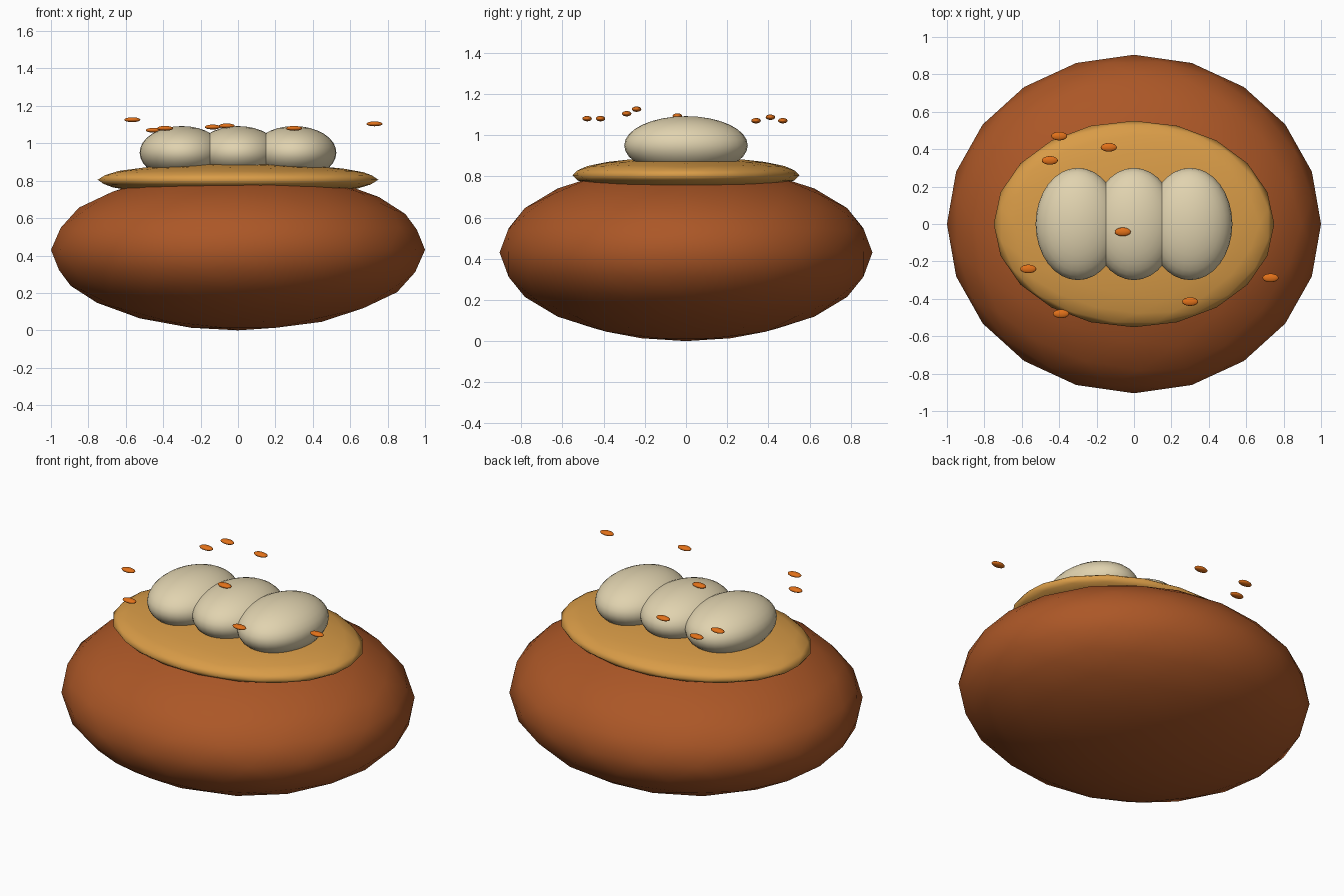
import bpy

if "Cube" in bpy.data.objects:
    bpy.data.objects.remove(bpy.data.objects["Cube"])


def material(name, rgb):
    m = bpy.data.materials.new(name)
    m.diffuse_color = (*rgb, 1)
    m.use_nodes = True
    m.node_tree.nodes["Principled BSDF"].inputs["Base Color"].default_value = m.diffuse_color
    return m


brown = material("baked_brown", (0.41, 0.095, 0.02))
gold = material("golden_glaze", (0.69, 0.33, 0.063))
cream = material("cream", (0.75, 0.65, 0.43))
orange = material("orange", (0.76, 0.165, 0.01))


def ellipsoid(name, centre, radii, mat, detail=3, round_sphere=False):
    """Smooth ellipsoid made from a scaled unit sphere."""
    if round_sphere:
        bpy.ops.mesh.primitive_uv_sphere_add(segments=32, ring_count=16, radius=1, location=centre)
    else:
        bpy.ops.mesh.primitive_ico_sphere_add(subdivisions=detail, radius=1, location=centre)
    ob = bpy.context.object
    ob.name = name
    ob.scale = radii
    bpy.ops.object.transform_apply(location=False, rotation=False, scale=True)
    bpy.ops.object.shade_smooth()
    ob.data.materials.append(mat)
    return ob


# Bun and the glaze disc sunk into its top
ellipsoid("bun", (0, 0, 0.43), (1, 0.905, 0.43), brown)
ellipsoid("glaze", (0, 0, 0.805), (0.75, 0.552, 0.09), gold)

# Row of three overlapping cream dollops
for i in (-1, 0, 1):
    ellipsoid(f"cream_dollop_{i + 2}", (0.3 * i, 0, 0.95), (0.226, 0.3, 0.142), cream,
              round_sphere=True)

# Scattered floating sprinkles
sprinkles = [
    (-0.40, 0.47, 1.07), (-0.135, 0.41, 1.087), (-0.45, 0.34, 1.07), (-0.06, -0.042, 1.093),
    (-0.565, -0.24, 1.126), (0.73, -0.288, 1.104), (0.30, -0.415, 1.08), (-0.39, -0.48, 1.08),
]
for i, pos in enumerate(sprinkles):
    ellipsoid(f"sprinkle_{i + 1}", pos, (0.043, 0.023, 0.013), orange)
